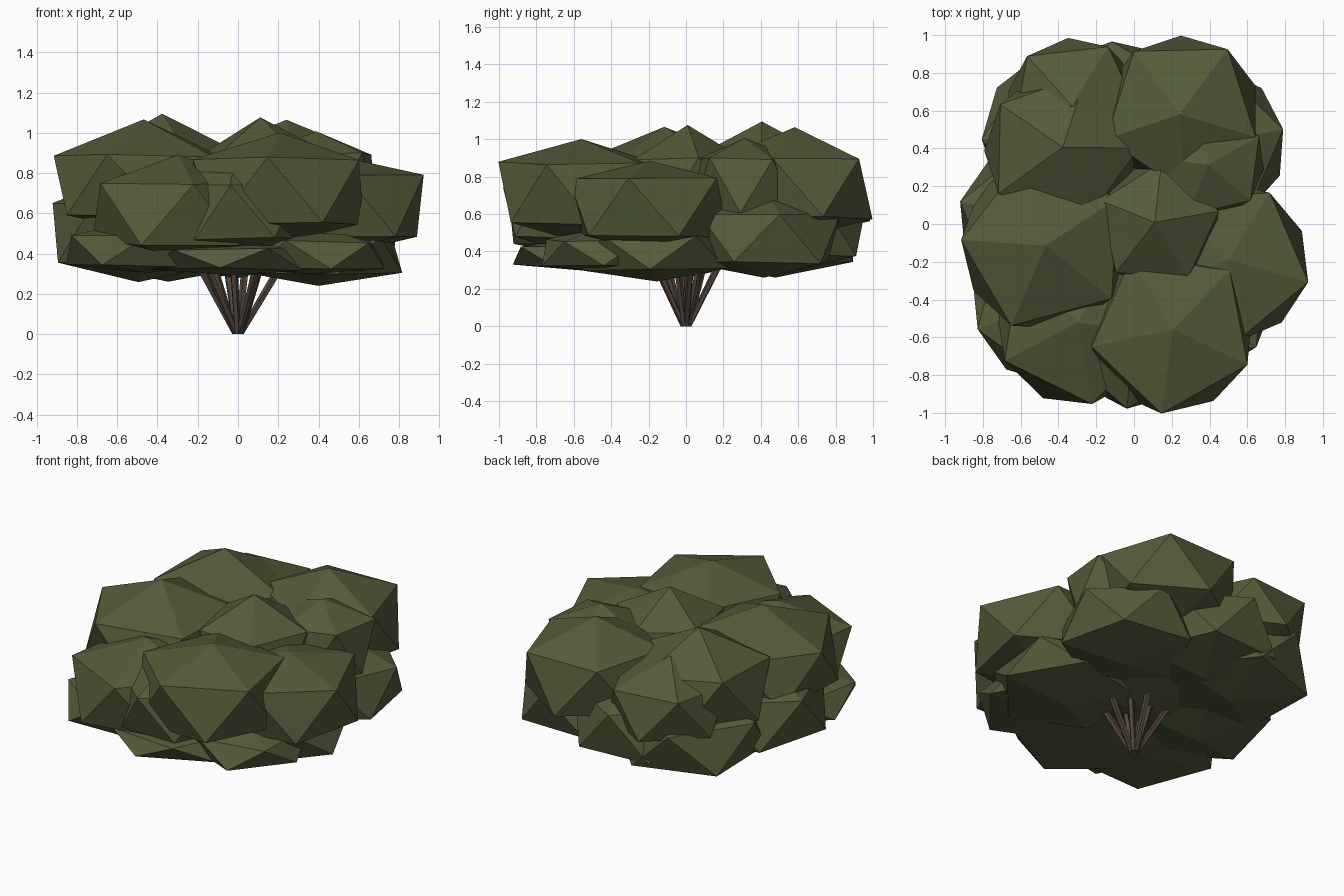
import bpy, bmesh, math, random
from mathutils import Vector, Matrix

if "Cube" in bpy.data.objects:
    bpy.data.objects.remove(bpy.data.objects["Cube"])

random.seed(4)

def material(name, rgb):
    m = bpy.data.materials.new(name)
    m.diffuse_color = (*rgb, 1)
    m.use_nodes = True
    m.node_tree.nodes["Principled BSDF"].inputs["Base Color"].default_value = m.diffuse_color
    return m

leaf = material("leaf_green", (0.09, 0.105, 0.043))
bark = material("bark_brown", (0.085, 0.06, 0.045))

def finish(bm, name, mat):
    me = bpy.data.meshes.new(name)
    bm.to_mesh(me)
    bm.free()
    me.materials.append(mat)
    ob = bpy.data.objects.new(name, me)
    bpy.context.collection.objects.link(ob)

# Leaf clump: squashed icosahedron with a shallow underside
def clump(name, x, y, z, r, rz, turn, top=1.0):
    bm = bmesh.new()
    bmesh.ops.create_icosphere(bm, subdivisions=1, radius=1)
    spin = Matrix.Rotation(math.radians(turn), 3, 'Z')
    for v in bm.verts:
        p = spin @ v.co
        if p.z < -0.9:
            p.z = -0.72
        elif p.z > 0.9:
            p.z = top
        j = [random.uniform(-0.01, 0.01) for _ in range(3)]
        v.co = Vector((x + p.x * r + j[0], y + p.y * r + j[1], z + p.z * rz + j[2]))
    finish(bm, name, leaf)

# Upper crown: x, y, z, radius, half height, turn, top factor
upper = [
    (0.20, -0.56, 0.71, 0.49, 0.36, -97, 0.82),
    (-0.47, -0.11, 0.74, 0.51, 0.33, -112),
    (0.25, 0.59, 0.74, 0.46, 0.36, 55, 0.92),
    (-0.38, 0.40, 0.74, 0.46, 0.35, 145),
    (-0.32, 0.62, 0.70, 0.40, 0.29, 60),
    (0.50, -0.20, 0.64, 0.48, 0.35, -14, 0.72),
    (-0.30, -0.53, 0.60, 0.48, 0.34, -152, 0.85),
    (0.12, 0.00, 0.75, 0.37, 0.32, 85),
    (0.40, 0.32, 0.75, 0.33, 0.32, 30, 0.8),
    (0.00, -0.63, 0.61, 0.38, 0.30, -95),
]
# Lower skirt
lower = [
    (-0.05, -0.52, 0.37, 0.46, 0.11, -60),
    (0.40, -0.16, 0.39, 0.46, 0.20, 30),
    (0.40, 0.42, 0.47, 0.45, 0.28, 12),
    (-0.50, 0.00, 0.50, 0.48, 0.33, 165),
    (-0.45, -0.42, 0.41, 0.46, 0.16, 200),
    (-0.35, 0.47, 0.47, 0.50, 0.28, 110),
    (-0.08, 0.56, 0.52, 0.46, 0.32, 95),
    (0.38, -0.42, 0.39, 0.40, 0.15, -40),
    (0.00, 0.05, 0.46, 0.45, 0.24, 0),
]
for i, c in enumerate(upper):
    clump(f"upper_leaf_clump_{i + 1}", *c)
for i, c in enumerate(lower):
    clump(f"lower_leaf_clump_{i + 1}", *c)

# Stems fanning out from the base
for i in range(10):
    a = math.radians(36 * i + 8)
    spread = 0.30 if i % 2 == 0 else 0.17
    foot = Vector((0.016 * math.cos(a), 0.016 * math.sin(a), 0.005))
    tip = Vector((spread * math.cos(a), spread * 0.85 * math.sin(a), 0.48))
    d = tip - foot
    bm = bmesh.new()
    bmesh.ops.create_cone(bm, cap_ends=True, segments=5, radius1=0.016, radius2=0.022, depth=d.length)
    m = Matrix.Translation((foot + tip) / 2) @ d.to_track_quat('Z', 'Y').to_matrix().to_4x4()
    bmesh.ops.transform(bm, matrix=m, verts=bm.verts)
    for v in bm.verts:
        v.co.z = max(v.co.z, 0)
    finish(bm, f"stem_{i + 1}", bark)
